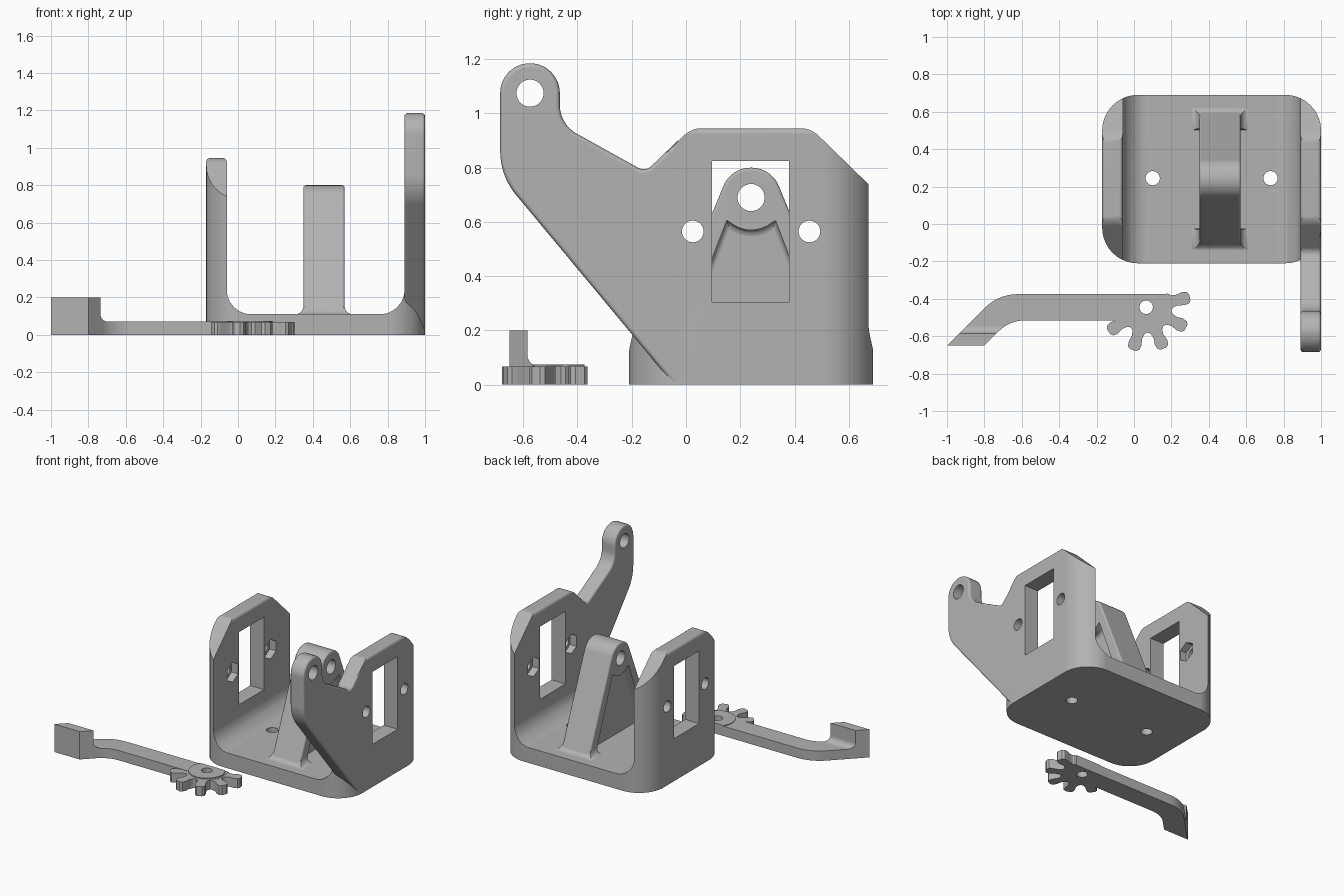
import bpy, bmesh, math
from mathutils import Vector

if "Cube" in bpy.data.objects:
    bpy.data.objects.remove(bpy.data.objects["Cube"])

grey = bpy.data.materials.new("grey plastic")
grey.use_nodes = True
grey.diffuse_color = (0.45, 0.45, 0.45, 1)
grey.node_tree.nodes["Principled BSDF"].inputs["Base Color"].default_value = grey.diffuse_color


def make_object(name, bm):
    bmesh.ops.recalc_face_normals(bm, faces=bm.faces)
    mesh = bpy.data.meshes.new(name)
    bm.to_mesh(mesh)
    bm.free()
    mesh.materials.append(grey)
    obj = bpy.data.objects.new(name, mesh)
    bpy.context.collection.objects.link(obj)
    return obj


def rounded(points, steps=8):
    """Outline from (a, b) or (a, b, radius) corners, with arcs at the radii."""
    out = []
    for i, p in enumerate(points):
        corner = Vector(p[:2])
        if len(p) < 3:
            out.append(corner)
            continue
        u = (Vector(points[i - 1][:2]) - corner).normalized()
        v = (Vector(points[(i + 1) % len(points)][:2]) - corner).normalized()
        r, half = p[2], u.angle(v) / 2
        centre = corner + (u + v).normalized() * r / math.sin(half)
        start = corner + u * r / math.tan(half) - centre
        end = corner + v * r / math.tan(half) - centre
        for k in range(steps + 1):
            out.append(centre + start.lerp(end, k / steps).normalized() * r)
    return out


def circle(a, b, r, n=32, turn=0.0):
    return [(a + r * math.cos(math.tau * i / n + turn), b + r * math.sin(math.tau * i / n + turn))
            for i in range(n)]


def prism(name, outline, axis, lo, hi, bevel=0.0, seam=9.0):
    """Extrude an outline along an axis; rims are bevelled except on the seam (high y)."""
    place = {"X": lambda a, b, h: (h, a, b),
             "Y": lambda a, b, h: (a, h, b),
             "Z": lambda a, b, h: (a, b, h)}[axis]
    bm = bmesh.new()
    rings = [[bm.verts.new(place(p[0], p[1], h)) for p in outline] for h in (lo, hi)]
    caps = [bm.faces.new(ring) for ring in rings]
    n = len(outline)
    for i in range(n):
        j = (i + 1) % n
        bm.faces.new((rings[0][i], rings[0][j], rings[1][j], rings[1][i]))
    bmesh.ops.recalc_face_normals(bm, faces=bm.faces)
    if bevel:
        rim = [e for cap in caps for e in cap.edges
               if min(v.co.y for v in e.verts) < seam]
        bmesh.ops.bevel(bm, geom=rim, offset=bevel, segments=3, profile=0.5, affect='EDGES')
    return make_object(name, bm)


def combine(obj, cutter, operation='DIFFERENCE'):
    mod = obj.modifiers.new("cut", 'BOOLEAN')
    mod.operation, mod.solver, mod.object = operation, 'EXACT', cutter
    bpy.context.view_layer.objects.active = obj
    bpy.ops.object.modifier_apply(modifier=mod.name)
    bpy.data.objects.remove(cutter)


def finish(obj):
    bpy.ops.object.select_all(action='DESELECT')
    obj.select_set(True)
    bpy.context.view_layer.objects.active = obj
    bpy.ops.object.shade_smooth_by_angle(angle=math.radians(32))
    mod = obj.modifiers.new("even shading", 'WEIGHTED_NORMAL')
    mod.keep_sharp = True


MID = 0.24  # middle of the bracket along y

# Bracket: U section, trimmed by its plan and its side outline
section = rounded([(-0.17, 0), (1, 0), (1, 0.945, 0.02), (0.89, 0.945, 0.02),
                   (0.89, 0.11, 0.13), (-0.06, 0.11, 0.13),
                   (-0.06, 0.945, 0.02), (-0.17, 0.945, 0.02)])
bracket = prism("bracket", section, "Y", -0.5, 1)
plan = rounded([(-0.17, -0.21, 0.19), (1, -0.21, 0.19), (1, 0.69, 0.19), (-0.17, 0.69, 0.19)], 12)
combine(bracket, prism("plan", plan, "Z", -0.1, 2), 'INTERSECT')
side = rounded([(MID - 0.55, -0.1), (MID - 0.55, 0.625), (MID - 0.22, 0.946, 0.1),
                (MID + 0.22, 0.946, 0.1), (MID + 0.55, 0.625), (MID + 0.55, -0.1)])
combine(bracket, prism("side", side, "X", -0.5, 1.5), 'INTERSECT')

# Window, screw holes and nut recesses through both walls
window = [(0.095, 0.305), (0.38, 0.305), (0.38, 0.825), (0.095, 0.825)]
combine(bracket, prism("window", window, "X", -0.5, 1.5))
for s in (-1, 1):
    y = MID + s * 0.215
    combine(bracket, prism("screw", circle(y, 0.565, 0.04), "X", -0.5, 1.5))
    combine(bracket, prism("nut", circle(y, 0.565, 0.07, 6, math.pi / 6), "X", -0.11, 0.94))
    combine(bracket, prism("floor_hole", circle(0.415 + s * 0.315, 0.245, 0.038), "Z", -0.5, 0.5))
finish(bracket)

# Reaching arm that continues the right-hand wall
reach = rounded([(-0.03, 0), (-0.045, 0), (-0.685, 0.77, 0.25), (-0.685, 1.185, 0.109),
                 (-0.465, 1.185, 0.109), (-0.465, 0.96, 0.12), (-0.15, 0.785, 0.04),
                 (-0.03, 0.9)])
wall_arm = prism("wall_arm", reach, "X", 0.89, 1.0, 0.016, -0.031)
combine(wall_arm, prism("pin", circle(-0.575, 1.075, 0.05), "X", 0.5, 1.5))
finish(wall_arm)

# Central tower with a pocket on each side of a thin web
tower_side = rounded([(MID - 0.365, 0.1), (MID - 0.074, 0.8, 0.108),
                      (MID + 0.074, 0.8, 0.108), (MID + 0.365, 0.1)], 10)
tower = prism("tower", tower_side, "X", 0.35, 0.57, 0.012)
pocket = [(MID - 0.3, 0.06), (MID - 0.09, 0.605)]
pocket += [(MID + 0.12 * math.cos(math.radians(a)), 0.69 + 0.12 * math.sin(math.radians(a)))
           for a in range(230, 311, 10)]
pocket += [(MID + 0.09, 0.605), (MID + 0.3, 0.06)]
for lo, hi in ((0.27, 0.42), (0.50, 0.65)):
    combine(tower, prism("pocket", pocket, "X", lo, hi, 0.022))
combine(tower, prism("axle", circle(MID, 0.69, 0.05), "X", 0, 1))
finish(tower)

# Flared feet where the tower legs meet the floor
for name, s in (("front_foot", -1), ("back_foot", 1)):
    bm = bmesh.new()
    rings = []
    for k in range(6):
        t = k / 5 * math.pi / 2
        out, rise = 0.045 * (1 - math.sin(t)), 0.045 * (1 - math.cos(t))
        y = MID + s * (0.32 - rise / 2.4)
        hx, hy = 0.11 + out, 0.037 + out * 0.6
        rings.append([bm.verts.new((0.46 + i * hx, y + j * hy, 0.109 + rise))
                      for i, j in ((-1, -1), (1, -1), (1, 1), (-1, 1))])
    for low, high in zip(rings, rings[1:]):
        for i in range(4):
            j = (i + 1) % 4
            bm.faces.new((low[i], low[j], high[j], high[i]))
    bm.faces.new(rings[0])
    bm.faces.new(rings[-1])
    finish(make_object(name, bm))

# Separate lever: flat bar
GX, GY = 0.065, -0.445
bar = rounded([(GX + 0.125, -0.375), (-0.725, -0.375, 0.25), (-0.95, -0.6), (-0.75, -0.6),
               (-0.665, -0.515, 0.2), (GX + 0.125, -0.515)])
lever_bar = prism("lever_bar", bar, "Z", 0, 0.07)

# Lever end block, slanted to follow the bar
block = [(-0.65, 0), (-0.65, 0.2), (-0.585, 0.2)]
block += rounded([(-0.585, 0.2), (-0.585, 0.07, 0.04), (-0.54, 0.07)])[1:-1] + [(-0.545, 0.07), (-0.545, 0)]
lever_block = prism("lever_block", block, "X", -1.0, -0.8)
for v in lever_block.data.vertices:
    v.co.x += v.co.y + 0.65
finish(lever_block)

# Partial gear: five lobed teeth and a slightly raised hub
flank = [(0.135, 20), (0.145, 13), (0.17, 9.5), (0.205, 10), (0.23, 8), (0.24, 4)]
teeth = []
for tooth in range(5):
    for r, a in flank + [(r, -a) for r, a in reversed(flank[1:])]:
        angle = math.radians(13 - 40 * tooth + a)
        teeth.append((GX + r * math.cos(angle), GY + r * math.sin(angle)))
teeth.append((GX - 0.13, GY - 0.02))
gear = prism("gear_teeth", teeth, "Z", 0, 0.068)
hub = prism("gear_hub", [(x, min(y, -0.375)) for x, y in circle(GX, GY, 0.12, 48)], "Z", 0.03, 0.075)
for part in (lever_bar, gear, hub):
    combine(part, prism("pivot", circle(GX, GY, 0.036), "Z", -0.5, 0.5))
    finish(part)
